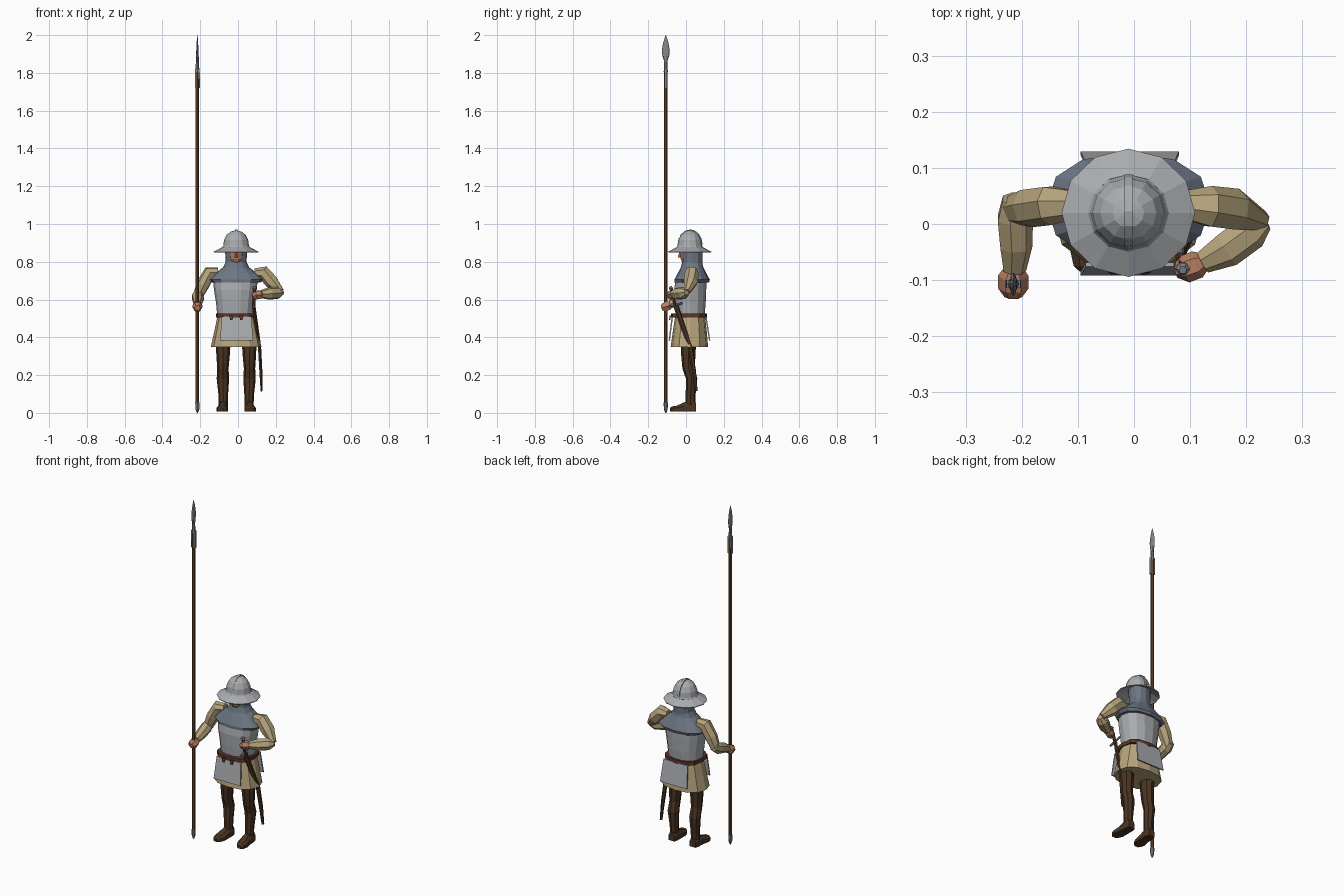
import bpy, bmesh, math
from mathutils import Vector


def material(name, rgb):
    m = bpy.data.materials.new(name)
    m.diffuse_color = (*rgb, 1)
    return m


STEEL = material("light steel", (0.40, 0.41, 0.43))
DARK_STEEL = material("dark steel", (0.22, 0.24, 0.26))
MAIL = material("blue grey mail", (0.15, 0.18, 0.23))
LINEN = material("tan linen", (0.47, 0.37, 0.20))
HOSE = material("dark brown hose", (0.07, 0.034, 0.016))
WOOD = material("brown wood", (0.15, 0.066, 0.024))
LEATHER = material("red brown leather", (0.10, 0.038, 0.022))
SKIN = material("skin", (0.48, 0.21, 0.12))


def skin_rings(name, rings, mat):
    """Bridge a list of point rings and close both ends."""
    bm = bmesh.new()
    loops = [[bm.verts.new(p) for p in r] for r in rings]
    n = len(loops[0])
    for a, b in zip(loops, loops[1:]):
        for i in range(n):
            j = (i + 1) % n
            bm.faces.new((a[i], a[j], b[j], b[i]))
    bm.faces.new(loops[0][::-1])
    bm.faces.new(loops[-1])
    bmesh.ops.recalc_face_normals(bm, faces=bm.faces)
    me = bpy.data.meshes.new(name)
    bm.to_mesh(me)
    bm.free()
    me.materials.append(mat)
    ob = bpy.data.objects.new(name, me)
    bpy.context.collection.objects.link(ob)
    return ob


def loft(name, rings, mat, sides=12, power=1.0, turn=0.0):
    """Level rings given as (x, y, z, rx, ry); power below 1 is boxier."""
    def bend(v):
        return math.copysign(abs(v) ** power, v)
    out = []
    for x, y, z, rx, ry in rings:
        angles = [turn + math.tau * i / sides for i in range(sides)]
        out.append([(x + rx * bend(math.cos(a)), y + ry * bend(math.sin(a)), z)
                    for a in angles])
    return skin_rings(name, out, mat)


def tube(name, points, radii, mat, sides=6, flat=1.0):
    """Limb along points; each ring is square to the path."""
    pts = [Vector(p) for p in points]
    out = []
    for i, p in enumerate(pts):
        d = (pts[min(i + 1, len(pts) - 1)] - pts[max(i - 1, 0)]).normalized()
        q = d.to_track_quat('Z', 'Y')
        r = radii[i]
        out.append([p + q @ Vector((r * flat * math.cos(math.tau * k / sides),
                                    r * math.sin(math.tau * k / sides), 0))
                    for k in range(sides)])
    return skin_rings(name, out, mat)


def plate(name, x0, x1, top, bottom, thick, mat):
    """Hanging plate; top and bottom are (half-width scale, y, z)."""
    cx, hw = (x0 + x1) / 2, (x1 - x0) / 2
    rings = []
    for s, y, z in (top, bottom):
        rings.append([(cx - hw * s, y, z), (cx + hw * s, y, z),
                      (cx + hw * s, y + thick, z), (cx - hw * s, y + thick, z)])
    return skin_rings(name, rings, mat)


CX = -0.01

# Kettle helmet: hollow brim, dome and crest
loft("helmet", [(CX, 0.02, z, r, r * 0.96) for z, r in (
    (0.875, 0.062), (0.848, 0.117), (0.853, 0.119), (0.878, 0.072), (0.885, 0.068),
    (0.915, 0.064), (0.943, 0.05), (0.96, 0.028), (0.966, 0.005))], STEEL)
crest = []
for i in range(9):
    a = math.pi * i / 8
    y, z = math.cos(a), math.sin(a)
    crest.append([(CX + sx * 0.007, 0.022 + y * r, 0.89 + z * h)
                  for sx, r, h in ((-1, 0.055, 0.07), (1, 0.055, 0.07),
                                   (1, 0.066, 0.081), (-1, 0.066, 0.081))])
skin_rings("helmet_crest", crest, STEEL)

# Head, nose, mail hood and shoulder cape
loft("face", [(CX, 0.006, 0.795, 0.024, 0.026), (CX, 0.006, 0.815, 0.036, 0.036),
              (CX, 0.006, 0.88, 0.042, 0.038)], SKIN, 10, 0.9)
loft("nose", [(CX, -0.032, 0.822, 0.009, 0.012), (CX, -0.03, 0.85, 0.005, 0.006)], SKIN, 4)
loft("mail_hood", [(CX, 0.032, 0.76, 0.06, 0.055), (CX, 0.034, 0.80, 0.055, 0.054),
                   (CX, 0.034, 0.88, 0.06, 0.054)], MAIL, 12, 0.9)
loft("mail_cape", [(CX, 0.03, 0.69, 0.128, 0.092), (CX, 0.032, 0.705, 0.146, 0.094),
                   (CX, 0.032, 0.735, 0.115, 0.078), (CX, 0.032, 0.77, 0.07, 0.06),
                   (CX, 0.032, 0.80, 0.054, 0.052)], MAIL, 12, 0.85)

# Breastplate, skirt and belt
loft("breastplate", [(-0.014, 0.022, 0.515, 0.096, 0.078), (-0.014, 0.022, 0.58, 0.102, 0.084),
                     (-0.014, 0.022, 0.65, 0.113, 0.087), (-0.014, 0.026, 0.70, 0.118, 0.084)],
     STEEL, 14, 0.88)
loft("tunic_skirt", [(CX, 0.022, 0.52, 0.097, 0.078), (CX, 0.02, 0.43, 0.116, 0.09),
                     (CX, 0.018, 0.35, 0.134, 0.099)], LINEN, 12, 0.85)
loft("belt", [(CX, 0.016, 0.505, 0.106, 0.096), (CX, 0.016, 0.527, 0.106, 0.096)],
     LEATHER, 12, 0.7)
for x in (-0.035, 0.018):
    plate("belt_tab", x - 0.012, x + 0.012, (1, -0.086, 0.515), (0.5, -0.09, 0.492), 0.006, LEATHER)

# Hanging hip plates, front and back
plate("front_hip_plate", -0.095, 0.08, (0.9, -0.076, 0.51), (1, -0.092, 0.382), 0.007, STEEL)
plate("back_hip_plate", -0.095, 0.08, (0.9, 0.102, 0.51), (1, 0.122, 0.382), 0.007, STEEL)

# Legs and shoes
for side, x in (("right", -0.078), ("left", 0.059)):
    s = -1 if side == "right" else 1
    loft(side + "_leg", [(x, 0.024, 0.04, 0.024, 0.025), (x, 0.024, 0.09, 0.025, 0.026),
                         (x + s * 0.002, 0.03, 0.18, 0.033, 0.03),
                         (x + s * 0.002, 0.014, 0.235, 0.03, 0.033),
                         (x + s * 0.001, 0.012, 0.31, 0.036, 0.038),
                         (x, 0.014, 0.40, 0.04, 0.042)], HOSE, 8)
    shoe = []
    for y, w, h in ((0.052, 0.02, 0.055), (0.03, 0.025, 0.065), (-0.01, 0.026, 0.056),
                    (-0.05, 0.03, 0.038), (-0.075, 0.022, 0.034), (-0.085, 0.01, 0.026)):
        tx = x + s * max(0, -y) * 0.1
        shoe.append([(tx - w, y, 0.008), (tx + w, y, 0.008), (tx + w, y, 0.008 + h * 0.5),
                     (tx + w * 0.5, y, h), (tx - w * 0.5, y, h), (tx - w, y, 0.008 + h * 0.5)])
    skin_rings(side + "_shoe", shoe, HOSE)

# Right arm holding the pike
tube("right_upper_arm", [(-0.105, 0.035, 0.745), (-0.15, 0.034, 0.742), (-0.185, 0.03, 0.68),
                         (-0.213, 0.026, 0.615)], [0.026, 0.036, 0.036, 0.027], LINEN, 7)
tube("right_forearm", [(-0.212, 0.045, 0.632), (-0.213, 0.01, 0.613), (-0.211, -0.04, 0.595),
                       (-0.213, -0.082, 0.575)], [0.024, 0.033, 0.03, 0.021], LINEN, 7)
tube("right_hand", [(-0.214, -0.078, 0.577), (-0.215, -0.092, 0.568), (-0.215, -0.115, 0.56),
                    (-0.215, -0.13, 0.556)], [0.017, 0.027, 0.027, 0.016], SKIN, 6)

# Left arm bent onto the sword hilt
tube("left_upper_arm", [(0.09, 0.034, 0.74), (0.135, 0.03, 0.742), (0.178, 0.026, 0.695),
                        (0.228, 0.006, 0.642)], [0.026, 0.038, 0.038, 0.018], LINEN, 7)
tube("left_forearm", [(0.236, 0.003, 0.638), (0.21, -0.012, 0.635), (0.165, -0.045, 0.632),
                      (0.122, -0.068, 0.628)], [0.014, 0.033, 0.033, 0.021], LINEN, 7)
tube("left_hand", [(0.125, -0.066, 0.628), (0.113, -0.072, 0.626), (0.092, -0.08, 0.622),
                   (0.076, -0.082, 0.618)], [0.016, 0.025, 0.025, 0.014], SKIN, 6)

# Sword: curved scabbard, guard, grip and pommel
tube("scabbard", [(0.083, -0.053, 0.565), (0.098, -0.018, 0.46), (0.114, 0.022, 0.35),
                  (0.121, 0.042, 0.22), (0.125, 0.054, 0.115)],
     [0.014, 0.014, 0.013, 0.012, 0.008], HOSE, 6, 0.7)
tube("sword_guard", [(0.083, -0.095, 0.562), (0.083, -0.056, 0.57), (0.083, -0.018, 0.582)],
     [0.006, 0.007, 0.006], DARK_STEEL, 6)
tube("sword_grip", [(0.083, -0.056, 0.565), (0.087, -0.078, 0.655)], [0.009, 0.008], LEATHER, 6)
tube("sword_pommel", [(0.087, -0.077, 0.65), (0.087, -0.08, 0.66), (0.087, -0.082, 0.67)],
     [0.007, 0.013, 0.007], DARK_STEEL, 6)

# Pike: shaft, side straps, leaf blade and butt spike
PX, PY = -0.215, -0.107
loft("pike_shaft", [(PX, PY, 0.04, 0.009, 0.009), (PX, PY, 1.82, 0.009, 0.009)], WOOD, 8)
for s in (-1, 1):
    loft("pike_strap", [(PX + s * 0.0105, PY, 1.72, 0.004, 0.010),
                        (PX + s * 0.0095, PY, 1.82, 0.004, 0.010)],
         DARK_STEEL, 4, 1, math.pi / 4)
loft("pike_blade", [(PX, PY, 1.805, 0.011, 0.011), (PX, PY, 1.86, 0.008, 0.008),
                    (PX, PY, 1.89, 0.007, 0.018), (PX, PY, 1.92, 0.006, 0.021),
                    (PX, PY, 1.96, 0.004, 0.014), (PX, PY, 2.0, 0.001, 0.001)], DARK_STEEL, 8)
loft("pike_butt", [(PX, PY, 0.0, 0.003, 0.003), (PX, PY, 0.018, 0.010, 0.010),
                   (PX, PY, 0.055, 0.0115, 0.0115)], DARK_STEEL, 8)
